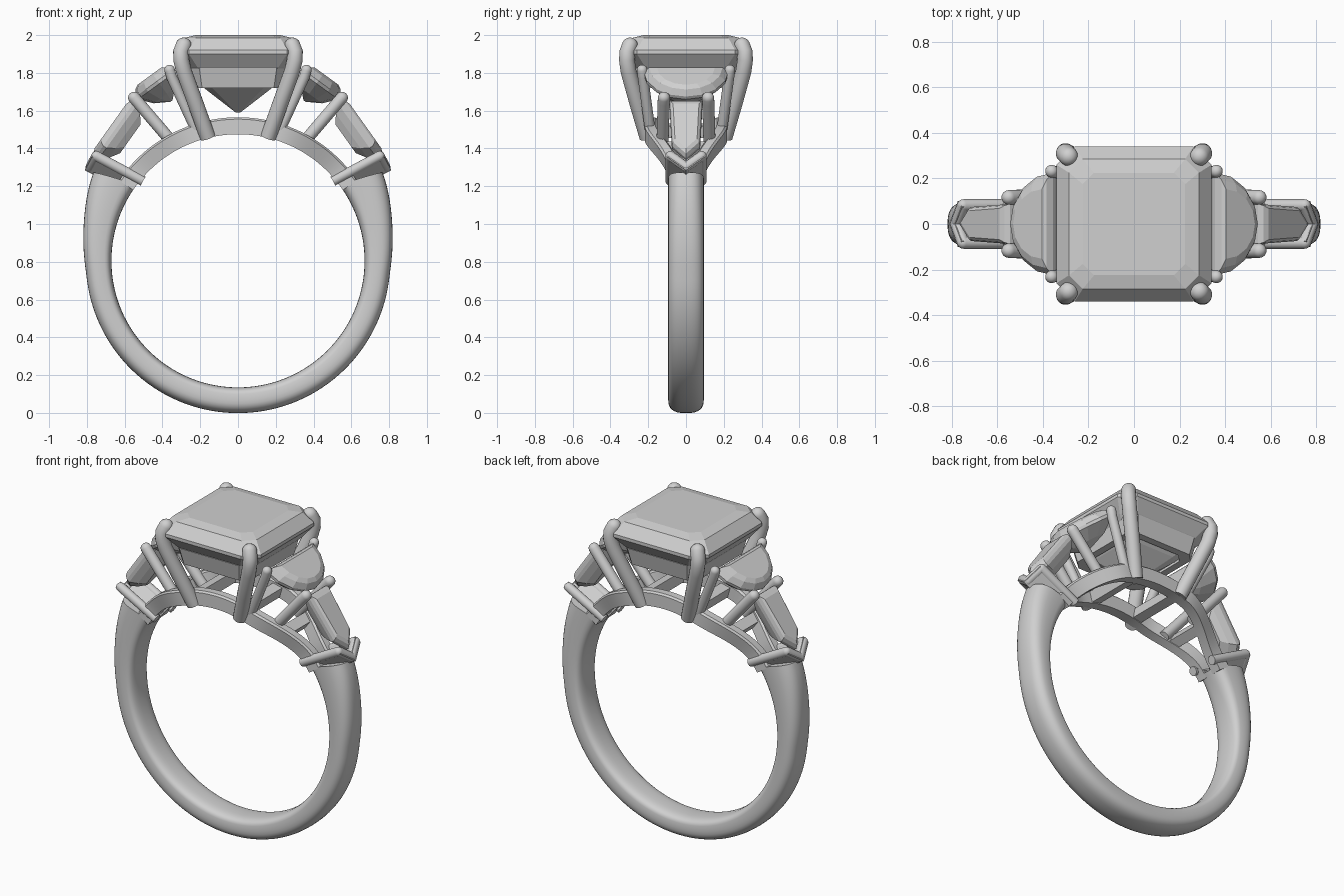
import bpy, bmesh
from math import sin, cos, pi, radians, copysign
from mathutils import Vector

old = bpy.data.objects.get("Cube")
if old:
    bpy.data.objects.remove(old, do_unlink=True)

grey = bpy.data.materials.new("pale grey")
grey.use_nodes = True
grey.diffuse_color = (0.63, 0.63, 0.63, 1)
grey.node_tree.nodes["Principled BSDF"].inputs["Base Color"].default_value = grey.diffuse_color

CZ, INNER = 0.805, 0.67          # centre height and radius of the finger hole


def loft(name, rings, smooth=True, loop=False, mirror=(False, False)):
    """Skin a list of equal-length point rings; cap the ends unless looped."""
    bm = bmesh.new()
    vs = [[bm.verts.new(p) for p in ring] for ring in rings]
    n = len(rings[0])
    pairs = list(zip(vs, vs[1:])) + ([(vs[-1], vs[0])] if loop else [])
    for a, b in pairs:
        for i in range(n):
            j = (i + 1) % n
            bm.faces.new((a[i], a[j], b[j], b[i]))
    if not loop:
        bm.faces.new(vs[0][::-1])
        bm.faces.new(vs[-1])
    bmesh.ops.recalc_face_normals(bm, faces=bm.faces)
    mesh = bpy.data.meshes.new(name)
    bm.to_mesh(mesh)
    bm.free()
    mesh.materials.append(grey)
    ob = bpy.data.objects.new(name, mesh)
    bpy.context.collection.objects.link(ob)
    if smooth:
        bpy.ops.object.select_all(action='DESELECT')
        ob.select_set(True)
        bpy.context.view_layer.objects.active = ob
        bpy.ops.object.shade_smooth_by_angle(angle=radians(40))
    if any(mirror):
        mod = ob.modifiers.new("mirror", 'MIRROR')
        mod.use_axis = (mirror[0], mirror[1], False)
        mod.use_mirror_merge = False
    return ob


def rod(name, points, r, mirror=(True, True), sides=20):
    """Round wire through the points with a domed far end."""
    pts = [Vector(p) for p in points]
    stations = []
    for i, p in enumerate(pts):
        d = (pts[min(i + 1, len(pts) - 1)] - pts[max(i - 1, 0)]).normalized()
        stations.append((p, d, r))
    p, d, _ = stations[-1]
    for k in range(1, 7):
        t = k / 6 * radians(85)
        stations.append((p + d * r * sin(t), d, r * cos(t)))
    rings = []
    for p, d, rad in stations:
        u = d.cross(Vector((1, -1, 0))).normalized()
        v = d.cross(u)
        rings.append([p + (u * cos(2 * pi * k / sides) + v * sin(2 * pi * k / sides)) * rad
                      for k in range(sides)])
    return loft(name, rings, mirror=mirror)


def polar(angle, radius, y=0.0):
    a = radians(angle)
    return Vector((radius * cos(a), y, CZ + radius * sin(a)))


def smoothstep(t):
    t = max(0.0, min(1.0, t))
    return t * t * (3 - 2 * t)


# Shank: rounded band that thickens towards the slanted shoulders
def shank_section(a, outer, slant):
    ring = []
    for k in range(32):
        t = 2 * pi * k / 32
        c, s = cos(t), sin(t)
        power = 0.8 if c > 0 else 0.45
        w = (1 + copysign(abs(c) ** power, c)) / 2
        y = 0.094 * copysign(abs(s) ** 0.75, s)
        ring.append(polar(a + slant * (0.5 - w), INNER + (outer - INNER) * w, y))
    return ring


def shank_profile(b):
    """b is the angle above the horizontal, on either side."""
    return 0.806 + 0.085 * max(0.0, (b + 6) / 38) ** 1.4


sections = []
for i in range(97):
    f = -1 + 2 * i / 96
    rise = abs(f) * 124 - 90
    lean = 5 * smoothstep((rise - 10) / 24) * copysign(1, f)
    sections.append(shank_section(-90 + f * 124, shank_profile(rise), lean))
loft("shank", sections)

# Bridge rails: bow apart under the centre stone, meet again at the shoulders
def rail_y(a):
    return 0.06 + 0.125 * smoothstep((min(a, 180 - a) - 38) / 34)


rail = []
for i in range(49):
    a = 34 + 112 * i / 48
    y = rail_y(a)
    rail.append([polar(a, INNER, y - 0.033), polar(a, INNER, y + 0.033),
                 polar(a, INNER + 0.08, y + 0.033), polar(a, INNER + 0.09, y + 0.022),
                 polar(a, INNER + 0.09, y - 0.022), polar(a, INNER + 0.08, y - 0.033)])
loft("bridge_rail", rail, mirror=(False, True))

# Cross bars tying the two rails together
for label, a in (("inner", 77), ("outer", 56)):
    y = rail_y(a)
    bar = [[polar(a - 2.5, INNER + 0.005, s), polar(a + 2.5, INNER + 0.005, s),
            polar(a + 2.5, INNER + 0.07, s), polar(a - 2.5, INNER + 0.07, s)] for s in (-y, y)]
    loft(label + "_cross_bar", bar, smooth=False, mirror=(True, False))


# Centre stone: step-cut square with clipped corners
def octagon(h, clip, z, dy=0.0):
    k = h - clip
    return [(x, y + copysign(dy, y), z) for x, y in
            ((h, -k), (h, k), (k, h), (-k, h), (-h, k), (-h, -k), (-k, -h), (k, -h))]


stone_steps = ((0.225, 0.05, 2.0), (0.285, 0.06, 1.985), (0.34, 0.08, 1.92), (0.34, 0.08, 1.90),
               (0.285, 0.07, 1.83), (0.18, 0.045, 1.72), (0.012, 0.003, 1.59))
loft("centre_stone", [octagon(*s) for s in stone_steps], smooth=False)

# Gallery wire under the centre stone
gallery = ((0.265, 0.06, 1.825), (0.24, 0.05, 1.72), (0.195, 0.05, 1.72), (0.215, 0.06, 1.825))
loft("gallery_wire", [octagon(*g, 0.02) for g in gallery], smooth=False, loop=True)

# Prongs
rod("centre_prong", [(0.16, 0.205, 1.46), (0.225, 0.258, 1.64), (0.287, 0.305, 1.81),
                     (0.301, 0.313, 1.87), (0.302, 0.311, 1.91), (0.288, 0.297, 1.945)], 0.042)
rod("side_prong", [(0.205, 0.185, 1.46), (0.352, 0.228, 1.78), (0.362, 0.232, 1.815)], 0.028)
rod("shoulder_prong", [(0.325, 0.125, 1.405), (0.53, 0.118, 1.645), (0.55, 0.117, 1.668)], 0.032)


# Side stones, laid out in tilted planes: (along, y, height above girdle)
def tilted_gem(name, origin, along, outline, middle, steps):
    e = Vector(along).normalized()
    n = Vector((-e.z, 0, e.x))
    o = Vector(origin)
    rings = []
    for scale, h in steps:
        rings.append([o + e * (middle + (s - middle) * scale) + n * h + Vector((0, y * scale, 0))
                      for s, y in outline])
    return loft(name, rings, smooth=False, mirror=(True, False))


moon = [(0.23 * cos(t), 0.225 * sin(t)) for t in (pi * (k / 8 - 0.5) for k in range(9))]
tilted_gem("half_moon_stone", (0.355, 0, 1.81), (0.81, 0, -0.59), moon, 0.09,
           ((0.68, 0.045), (0.86, 0.032), (1, 0), (1, -0.018), (0.6, -0.085), (0.06, -0.13)))

bullet = [(0, -0.088), (0, 0.088), (0.29, 0.075), (0.37, 0), (0.29, -0.075)]
tilted_gem("tapered_stone", (0.545, 0, 1.65), (0.58, 0, -0.815), bullet, 0.17,
           ((0.78, 0.03), (0.92, 0.02), (1, 0), (1, -0.02), (0.78, -0.06), (0.5, -0.095)))

# Shoulder chevrons: V-shaped seats where the shank ends
d = Vector((0.88, 0, 0.47)).normalized()
u = Vector((-d.z, 0, d.x))
tip = Vector((0.812, 0, 1.285))
vee = [(-0.1, 0.08), (0, 0), (0.1, 0.08), (0.075, 0.12), (0, 0.055), (-0.075, 0.12)]
ends = [[tip + u * h - d * depth(h) + Vector((0, y, 0)) for y, h in vee]
        for depth in (lambda h: 0.0, lambda h: 0.23 + 0.6 * h)]
loft("shoulder_chevron", ends, mirror=(True, False))
for_rim = tip + u * 0.095 + Vector((0, 0.082, 0))
rod("chevron_rim", [for_rim - d * 0.3, for_rim - d * 0.02], 0.027)
rod("chevron_lip", [for_rim - d * 0.02, tip + u * 0.03 - d * 0.02], 0.027)
